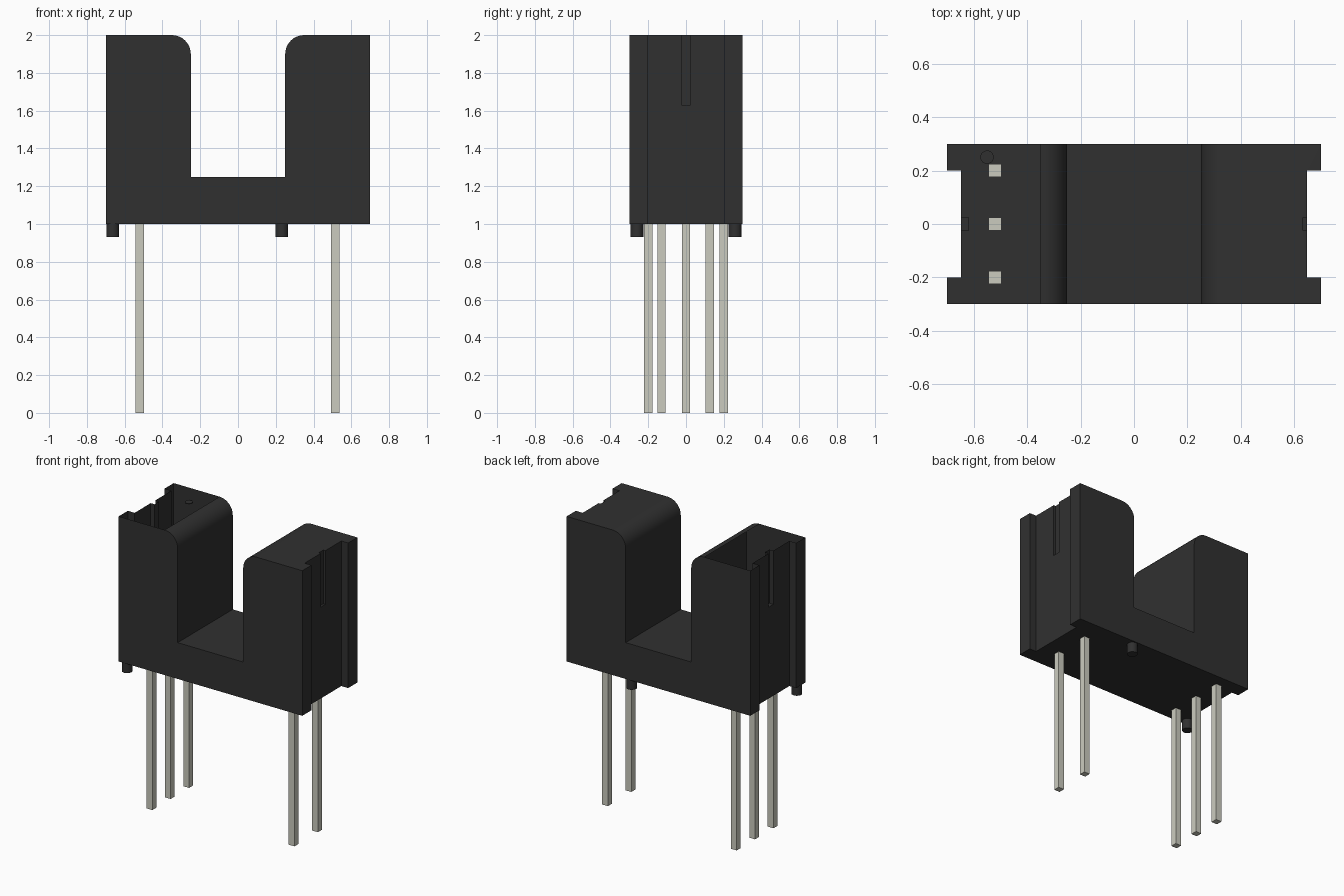
import bpy, bmesh, math
from mathutils import Vector

if "Cube" in bpy.data.objects:
    bpy.data.objects.remove(bpy.data.objects["Cube"], do_unlink=True)


def material(name, rgb, rough):
    m = bpy.data.materials.new(name)
    m.use_nodes = True
    m.diffuse_color = (*rgb, 1)
    bsdf = next(n for n in m.node_tree.nodes if n.type == 'BSDF_PRINCIPLED')
    bsdf.inputs["Base Color"].default_value = (*rgb, 1)
    bsdf.inputs["Roughness"].default_value = rough
    return m


BLACK = material("black plastic", (0.030, 0.030, 0.030), 0.6)
METAL = material("tinned metal", (0.60, 0.60, 0.52), 0.4)


def add_object(name, bm, mat=None):
    bmesh.ops.recalc_face_normals(bm, faces=bm.faces[:])
    mesh = bpy.data.meshes.new(name)
    bm.to_mesh(mesh)
    bm.free()
    if mat:
        mesh.materials.append(mat)
    ob = bpy.data.objects.new(name, mesh)
    bpy.context.scene.collection.objects.link(ob)
    return ob


def box(name, lo, hi, mat=None):
    bm = bmesh.new()
    bmesh.ops.create_cube(bm, size=1)
    lo, hi = Vector(lo), Vector(hi)
    for v in bm.verts:
        v.co = (lo + hi) / 2 + v.co * (hi - lo)
    return add_object(name, bm, mat)


def cylinder(name, x, y, z0, z1, r, mat):
    bm = bmesh.new()
    bmesh.ops.create_cone(bm, cap_ends=True, segments=24, radius1=r, radius2=r, depth=z1 - z0)
    bmesh.ops.translate(bm, verts=bm.verts[:], vec=(x, y, (z0 + z1) / 2))
    return add_object(name, bm, mat)


def smooth(ob):
    bpy.ops.object.select_all(action='DESELECT')
    ob.select_set(True)
    bpy.context.view_layer.objects.active = ob
    bpy.ops.object.shade_smooth_by_angle(angle=math.radians(30))


# Housing: U profile with rounded inner shoulders, extruded front to back
R = 0.1
half = [(0.70, 1.0), (0.70, 2.0)]
for i in range(9):
    a = math.pi / 2 * (1 + i / 8)
    half.append((0.35 + R * math.cos(a), 1.9 + R * math.sin(a)))
half.append((0.25, 1.25))
profile = half + [(-x, z) for x, z in reversed(half)]
bm = bmesh.new()
face = bm.faces.new([bm.verts.new((x, -0.3, z)) for x, z in profile])
ext = bmesh.ops.extrude_face_region(bm, geom=[face])
bmesh.ops.translate(bm, vec=(0, 0.6, 0),
                    verts=[g for g in ext["geom"] if isinstance(g, bmesh.types.BMVert)])
housing = add_object("housing", bm)

# End channels and the narrow key slots inside them
cutters = []
for s, depth in ((-1, 0.03), (1, 0.015)):
    for name, x, y, z in (("channel_cutter", 0.648, 0.2, 0.9),
                          ("slot_cutter", 0.648 - depth, 0.025, 1.63)):
        xs = sorted((s * x, s * 0.8))
        cutters.append(box(name, (xs[0], -y, z), (xs[1], y, 2.1)))
for c in cutters:
    c.hide_render = True
    mod = housing.modifiers.new("cut", 'BOOLEAN')
    mod.operation = 'DIFFERENCE'
    mod.solver = 'EXACT'
    mod.object = c
bpy.context.view_layer.update()
dg = bpy.context.evaluated_depsgraph_get()
cut_mesh = bpy.data.meshes.new_from_object(housing.evaluated_get(dg))
housing.modifiers.clear()
housing.data = cut_mesh
for c in cutters:
    bpy.data.objects.remove(c, do_unlink=True)

# Open the top of the -x tower, leaving a thin-walled shell
bm = bmesh.new()
bm.from_mesh(cut_mesh)
lid = [f for f in bm.faces
       if all(v.co.z > 1.999 for v in f.verts) and f.calc_center_median().x < 0]
bmesh.ops.delete(bm, geom=lid, context='FACES')
for f in bm.faces:
    f.material_index = 0
bm.to_mesh(cut_mesh)
bm.free()
cut_mesh.materials.clear()
cut_mesh.materials.append(BLACK)
smooth(housing)

# Marker disc inside the open tower
cylinder("marker_disc", -0.55, 0.25, 1.925, 1.93, 0.025, BLACK)

# Locating pegs underneath, at diagonal positions
for name, x, y in (("front_peg", -0.663, -0.26), ("back_peg", 0.232, 0.26)):
    smooth(cylinder(name, x, y, 0.93, 1.0, 0.034, BLACK))

# Square leads: three under the -x tower, two under the +x tower
W = 0.022
for x, ys in ((-0.52, (-0.2, 0, 0.2)), (0.515, (-0.13, 0.125))):
    for y in ys:
        box("lead", (x - W, y - W, 0), (x + W, y + W, 1.002), METAL)
